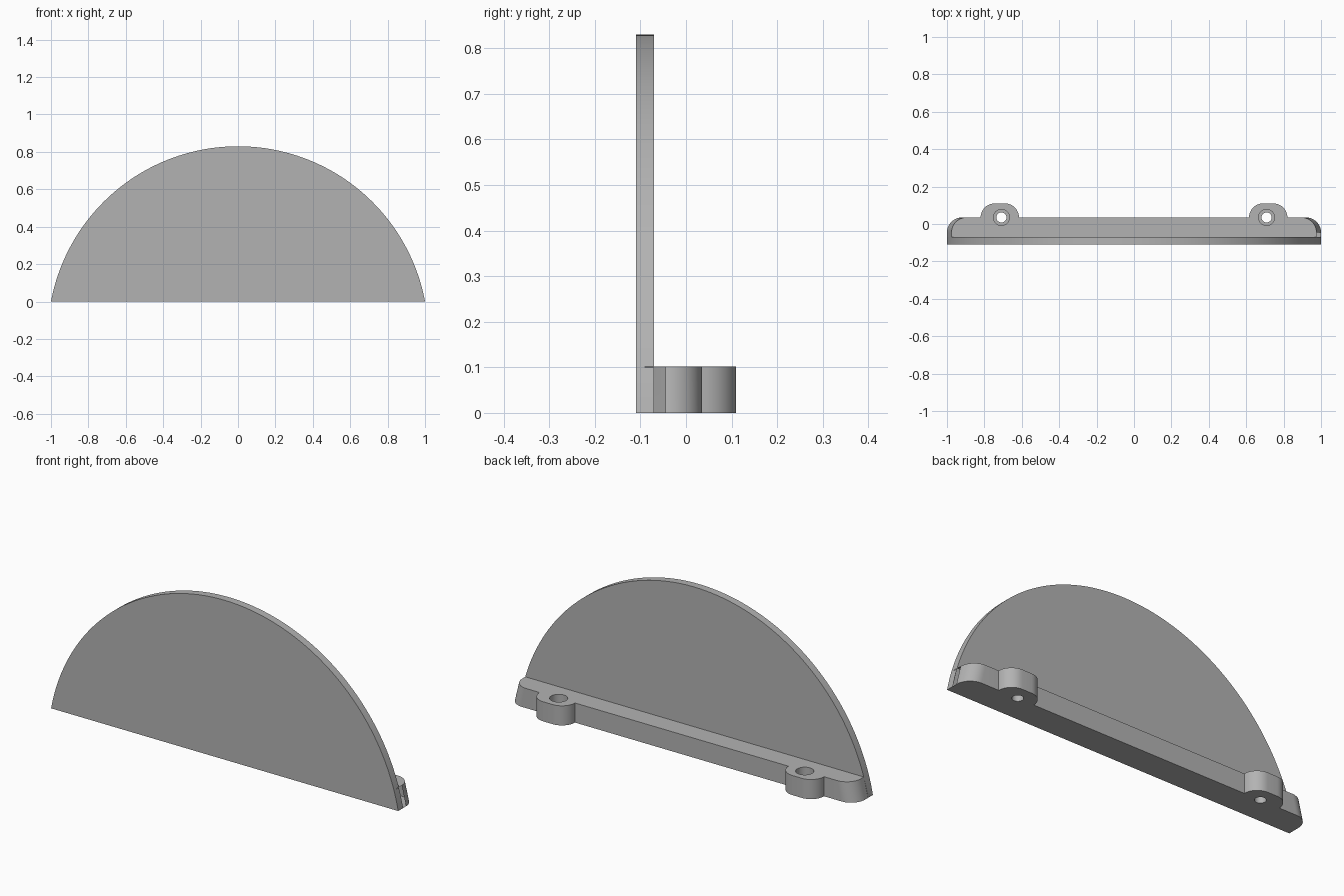
import bpy, bmesh, math
from mathutils import Vector

if "Cube" in bpy.data.objects:
    bpy.data.objects.remove(bpy.data.objects["Cube"])

TOP, BASE_H = 0.83, 0.102
FRONT, PLATE_BACK, BASE_BACK, TAB_BACK = -0.11, -0.07, 0.035, 0.11
R = (1 + TOP ** 2) / (2 * TOP)      # disc radius for a chord of 2
CZ = TOP - R                        # disc centre height
END_TOP = math.sqrt(R ** 2 - (BASE_H - CZ) ** 2)

grey = bpy.data.materials.new("light grey")
grey.diffuse_color = (0.45, 0.45, 0.45, 1)
grey.use_nodes = True
grey.node_tree.nodes["Principled BSDF"].inputs["Base Color"].default_value = grey.diffuse_color


def prism(name, lower, upper):
    """Solid between two matching outlines."""
    bm = bmesh.new()
    a = [bm.verts.new(p) for p in lower]
    b = [bm.verts.new(p) for p in upper]
    bm.faces.new(a)
    bm.faces.new(b)
    for i in range(len(a)):
        j = (i + 1) % len(a)
        bm.faces.new((a[i], a[j], b[j], b[i]))
    bmesh.ops.recalc_face_normals(bm, faces=bm.faces)
    me = bpy.data.meshes.new(name)
    bm.to_mesh(me)
    bm.free()
    me.materials.append(grey)
    ob = bpy.data.objects.new(name, me)
    bpy.context.collection.objects.link(ob)
    return ob


def arc(cx, cy, r, a0, a1, n=12):
    return [(cx + r * math.cos(math.radians(a0 + (a1 - a0) * i / n)),
             cy + r * math.sin(math.radians(a0 + (a1 - a0) * i / n))) for i in range(n + 1)]


def boolean(ob, other, op):
    m = ob.modifiers.new(op.lower(), 'BOOLEAN')
    m.operation, m.solver, m.object = op, 'EXACT', other
    bpy.context.view_layer.objects.active = ob
    bpy.ops.object.modifier_apply(modifier=m.name)
    bpy.data.objects.remove(other)


# Upright plate: a segment of a disc
a0 = math.degrees(math.asin(-CZ / R))
curve = arc(0, CZ, R, a0, 180 - a0, 96)
plate = prism("half_round_plate", [(x, FRONT, z) for x, z in curve],
              [(x, PLATE_BACK, z) for x, z in curve])

# Foot rail with rounded ends and two screw tabs, as one mirrored outline
r, t = 0.08, TAB_BACK - BASE_BACK
half = [(1, -0.09)] + arc(1 - r, BASE_BACK - r, r, 0, 90)
half += arc(0.82 - t, BASE_BACK, t, 0, 90) + arc(0.615 + t, BASE_BACK, t, 90, 180)
outline = half + [(-x, y) for x, y in reversed(half)]
slope = 1 - END_TOP


def lean(x):
    # the rail ends follow the edge of the disc
    return x - math.copysign(slope, x) if abs(x) > 0.83 else x


rail = prism("foot_rail", [(x, y, 0) for x, y in outline],
             [(lean(x), y, BASE_H) for x, y in outline])
boolean(plate, rail, 'UNION')

# Stepped screw holes through the tabs
for x in (-0.709, 0.709):
    for rad, z0 in ((0.027, -0.05), (0.043, 0.04)):
        ring = arc(x, BASE_BACK, rad, 0, 352.5, 47)
        cutter = prism("hole_cutter", [(px, py, z0) for px, py in ring],
                       [(px, py, 0.2) for px, py in ring])
        boolean(plate, cutter, 'DIFFERENCE')

plate.select_set(True)
bpy.context.view_layer.objects.active = plate
bpy.ops.object.shade_smooth_by_angle(angle=math.radians(30))
